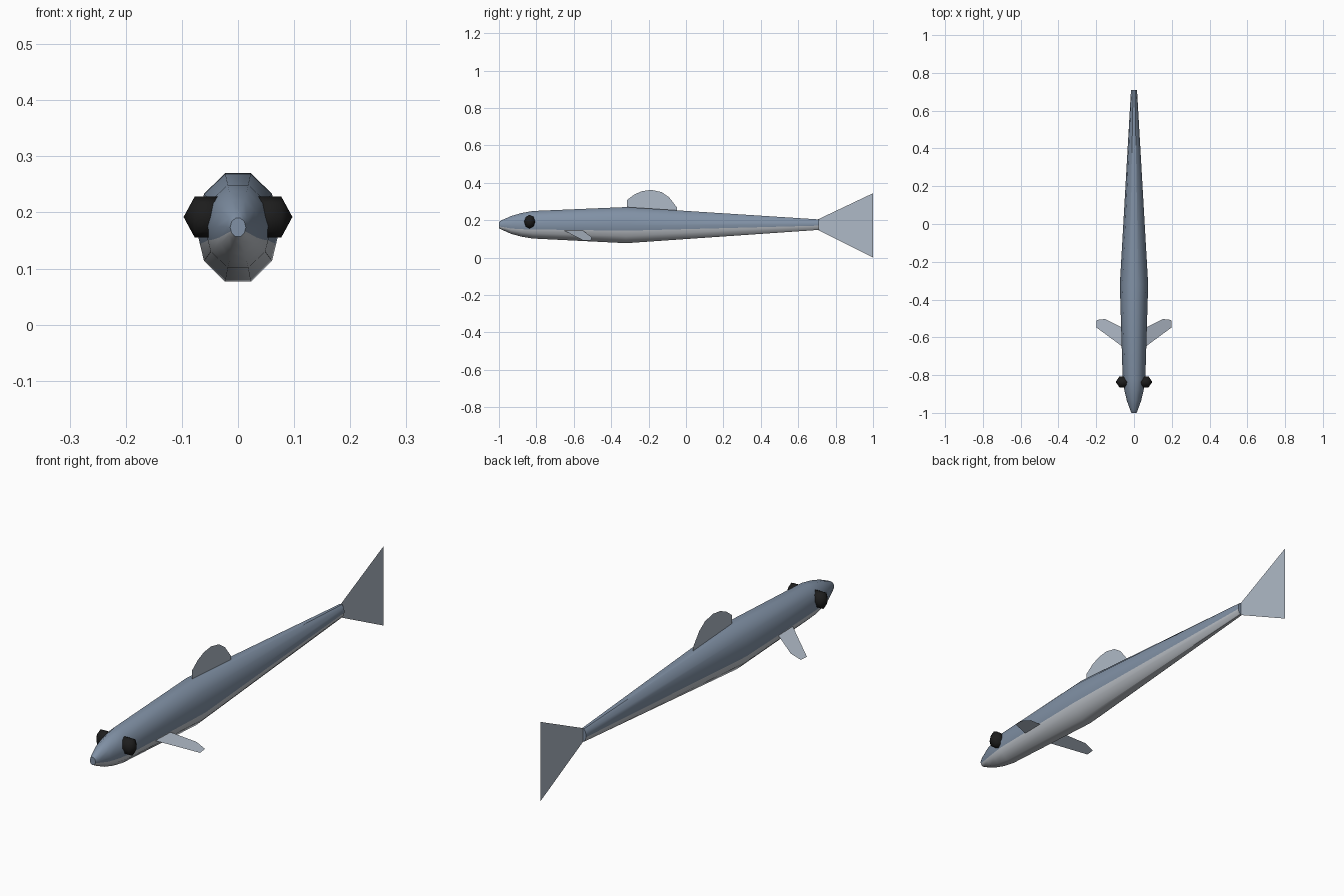
import bpy, bmesh, math
from mathutils import Matrix

if "Cube" in bpy.data.objects:
    bpy.data.objects.remove(bpy.data.objects["Cube"])


def material(name, rgb):
    m = bpy.data.materials.new(name)
    m.diffuse_color = (*rgb, 1)
    m.use_nodes = True
    m.node_tree.nodes["Principled BSDF"].inputs["Base Color"].default_value = m.diffuse_color
    return m


BACK = material("slate blue back", (0.22, 0.285, 0.38))
BELLY = material("pale silver belly", (0.52, 0.55, 0.59))
FIN = material("pale blue grey fin", (0.43, 0.49, 0.57))
EYE = material("black eye", (0.012, 0.012, 0.012))


def finish(bm, name, mats, smooth=None):
    mesh = bpy.data.meshes.new(name)
    bm.to_mesh(mesh)
    bm.free()
    for m in mats:
        mesh.materials.append(m)
    if smooth:
        mesh.shade_smooth()
        mesh.set_sharp_from_angle(angle=math.radians(smooth))
    obj = bpy.data.objects.new(name, mesh)
    bpy.context.collection.objects.link(obj)
    return obj


# Body: lofted ten-sided rings, with a colour seam cut along the lower flank
# (y, half width, bottom z, top z, seam position down the flank face)
RINGS = [(-1.0, 0.014, 0.157, 0.190, 0.65),
         (-0.985, 0.020, 0.149, 0.200, 0.65),
         (-0.935, 0.038, 0.127, 0.222, 0.65),
         (-0.88, 0.051, 0.112, 0.238, 0.6),
         (-0.82, 0.060, 0.102, 0.249, 0.55),
         (-0.32, 0.075, 0.077, 0.270, 0.5),
         (0.71, 0.016, 0.148, 0.204, 0.3)]
bm = bmesh.new()
loops = []
for y, w, lo, hi, t in RINGS:
    c, rz = (lo + hi) / 2, (hi - lo) / 2 / math.sin(math.radians(72))
    pts = [(w * math.cos(math.radians(a)), c + rz * math.sin(math.radians(a)))
           for a in range(0, 360, 36)]
    mix = lambda a, b: (a[0] + (b[0] - a[0]) * t, a[1] + (b[1] - a[1]) * t)
    pts = pts[:6] + [mix(pts[5], pts[6])] + pts[6:] + [mix(pts[0], pts[9])]
    loops.append([bm.verts.new((x, y, z)) for x, z in pts])
n = len(loops[0])
for a, b in zip(loops, loops[1:]):
    for i in range(n):
        j = (i + 1) % n
        f = bm.faces.new((a[i], a[j], b[j], b[i]))
        f.material_index = 1 if 6 <= i <= 10 else 0
bm.faces.new(loops[0])
bm.faces.new(loops[-1])
bmesh.ops.recalc_face_normals(bm, faces=bm.faces)
finish(bm, "body", [BACK, BELLY], 45)


# Fins: flat sheets
def fin(name, pts):
    bm = bmesh.new()
    f = bm.faces.new([bm.verts.new(p) for p in pts])
    bmesh.ops.triangulate(bm, faces=[f])
    finish(bm, name, [FIN])


fin("dorsal_fin", [(0, y, z) for y, z in [
    (-0.315, 0.25), (-0.315, 0.308), (-0.275, 0.338), (-0.235, 0.355),
    (-0.185, 0.362), (-0.13, 0.35), (-0.09, 0.322), (-0.047, 0.266), (-0.047, 0.24)]])
fin("tail_fin", [(0, y, z) for y, z in [
    (0.705, 0.204), (1.0, 0.344), (0.965, 0.27), (0.942, 0.175),
    (0.962, 0.085), (1.0, 0.0), (0.705, 0.148)]])

PECTORAL = [(0.045, -0.56), (0.07, -0.545), (0.153, -0.503), (0.197, -0.508),
            (0.2, -0.547), (0.128, -0.60), (0.07, -0.643), (0.045, -0.66)]
for side, s in (("left", 1), ("right", -1)):
    fin(side + "_pectoral_fin",
        [(s * x, y, 0.14 - 0.385 * (x - 0.07)) for x, y in PECTORAL][::s])

    # Eyes: coarse spheres with their poles facing sideways
    bm = bmesh.new()
    bmesh.ops.create_uvsphere(
        bm, u_segments=8, v_segments=3, radius=1,
        matrix=Matrix.Translation((s * 0.057, -0.836, 0.192))
        @ Matrix.Diagonal((0.04, 0.034, 0.0425, 1))
        @ Matrix.Rotation(math.radians(90), 4, 'Y'))
    finish(bm, side + "_eye", [EYE], 65)
